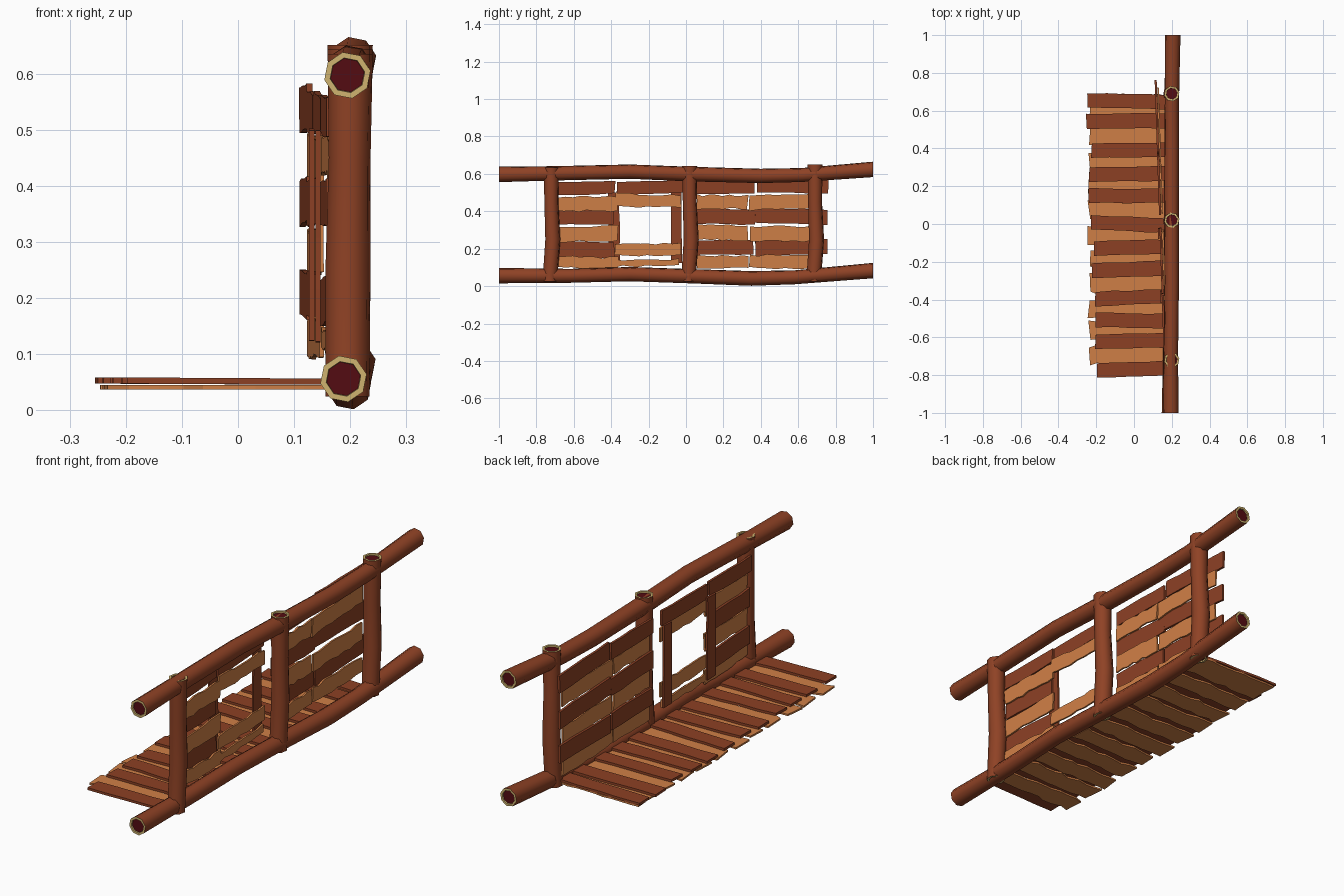
import bpy, bmesh, math, random
from mathutils import Vector

if "Cube" in bpy.data.objects:
    bpy.data.objects.remove(bpy.data.objects["Cube"])

random.seed(4)


def mat(name, r, g, b):
    m = bpy.data.materials.new(name)
    lin = [((c / 255 + 0.055) / 1.055) ** 2.4 for c in (r, g, b)]
    m.diffuse_color = (*lin, 1)
    m.use_nodes = True
    m.node_tree.nodes["Principled BSDF"].inputs["Base Color"].default_value = m.diffuse_color
    return m


BARK = mat("bark brown", 143, 66, 37)
DARK = mat("dark plank", 140, 64, 36)
LIGHT = mat("light plank", 207, 127, 70)
RING = mat("pale cut wood", 208, 180, 112)
CORE = mat("dark red heartwood", 84, 12, 18)


def finish(name, bm, mats, smooth=False):
    bmesh.ops.recalc_face_normals(bm, faces=bm.faces)
    me = bpy.data.meshes.new(name)
    bm.to_mesh(me)
    bm.free()
    for m in mats:
        me.materials.append(m)
    ob = bpy.data.objects.new(name, me)
    bpy.context.collection.objects.link(ob)
    if smooth:
        bpy.context.view_layer.objects.active = ob
        ob.select_set(True)
        bpy.ops.object.shade_smooth_by_angle(angle=math.radians(55))
        ob.select_set(False)
    return ob


def log(name, path, u, v, sides=8, turn=0.2):
    """Bent eight-sided log through (centre, radius) points, with ringed ends."""
    bm = bmesh.new()

    def ring(c, r):
        return [bm.verts.new(Vector(c) + r * (math.cos(a) * u + math.sin(a) * v))
                for a in (turn + math.tau * i / sides for i in range(sides))]

    def bridge(a, b, mi):
        for i in range(sides):
            j = (i + 1) % sides
            bm.faces.new((a[i], a[j], b[j], b[i])).material_index = mi

    rings = [ring(c, r) for c, r in path]
    for a, b in zip(rings, rings[1:]):
        bridge(a, b, 0)
    # sawn ends: pale ring and slightly sunken dark core
    for end, nxt in ((0, 1), (-1, -2)):
        c, r = path[end]
        inward = (Vector(path[nxt][0]) - Vector(c)).normalized()
        rim = ring(c, r * 0.75)
        core = ring(Vector(c) + inward * 0.006, r * 0.73)
        bridge(rings[end], rim, 1)
        bridge(rim, core, 1)
        bm.faces.new(core).material_index = 2
    return finish(name, bm, (BARK, RING, CORE), True)


def plank(bm, start, end, across, width, thick, rough, n):
    """Board from start to end with uneven edges and ends."""
    start, end = Vector(start), Vector(end)
    along = (end - start).normalized()
    across = Vector(across)
    normal = along.cross(across).normalized() * thick / 2
    rows = []
    for i in range(n + 1):
        c = start.lerp(end, i / n)
        row = []
        for s in (-1, 1):
            p = c + across * s * (width / 2 + random.uniform(-rough, rough))
            p += along * random.uniform(-rough, rough)
            row += [bm.verts.new(p - normal), bm.verts.new(p + normal)]
        rows.append([row[0], row[1], row[3], row[2]])
    for a, b in zip(rows, rows[1:]):
        for i in range(4):
            j = (i + 1) % 4
            bm.faces.new((a[i], a[j], b[j], b[i]))
    bm.faces.new(rows[0])
    bm.faces.new(rows[-1])


X, Y, Z = Vector((1, 0, 0)), Vector((0, 1, 0)), Vector((0, 0, 1))

# long rails
log("top_rail", [((x, y, z), r) for x, y, z, r in (
    (.195, -1, .597, .042), (.195, -.7, .603, .039), (.20, -.3, .612, .039),
    (.198, .02, .599, .04), (.2, .4, .589, .039), (.2, .62, .594, .038),
    (.205, 1, .624, .042))], X, Z)
log("bottom_rail", [((x, y, z), r) for x, y, z, r in (
    (.188, -1, .056, .042), (.192, -.62, .055, .038), (.198, -.3, .064, .039),
    (.196, .05, .052, .039), (.198, .35, .041, .04), (.2, .58, .047, .038),
    (.204, 1, .083, .042))], X, Z)

# upright posts
for i, (y, top) in enumerate(((-.72, .635), (.02, .643), (.69, .651))):
    log(f"post_{i + 1}", [((.195, y - .008, .025), .04), ((.196, y + .008, .25), .041),
                          ((.199, y, .45), .038), ((.2, y, top), .041)], X, Y)

# floor: light under-layer and dark upper layer
ys = (.65, .545, .39, .265, .15, 0, -.125, -.24, -.39, -.51, -.62, -.77)
lefts = (-.245, -.252, -.225, -.235, -.24, -.225, -.21, -.225, -.205, -.205, -.205, -.195)
bm = bmesh.new()
for y, x in zip(ys, lefts):
    t = random.uniform(-.008, .008)
    plank(bm, (x, y - t, .053), (.165, y + t, .051), Y, .077, .011, .003, 4)
finish("floor_upper_planks", bm, (DARK,))
bm = bmesh.new()
for a, b in zip(ys, ys[1:]):
    y = (a + b) / 2
    plank(bm, (-.238, y, .041), (.165, y, .041), Y, .095, .008, .008, 9)
plank(bm, (-.238, .655, .041), (.165, .655, .041), Y, .06, .008, .006, 9)
finish("floor_lower_planks", bm, (LIGHT,))


# wall leans inwards towards the back end
def wall_x(y):
    return .115 + (.75 - y) * .033


def wall(name, rows, offset, thick, rough, n, m):
    bm = bmesh.new()
    for y0, y1, z, w in rows:
        t = random.uniform(-.005, .005)
        plank(bm, (wall_x(y0) + offset, y0, z - t), (wall_x(y1) + offset, y1, z + t),
              Z, w, thick, rough, n)
    finish(name, bm, (m,))


wall("wall_inner_planks", [
    (-.70, -.38, .525, .07), (-.69, -.385, .37, .08), (-.69, -.385, .195, .08),
    (-.37, -.02, .528, .07),
    (.05, .365, .53, .07), (.05, .37, .37, .08), (.05, .36, .207, .08),
    (.38, .76, .538, .078), (.37, .755, .373, .08), (.37, .755, .208, .08)],
    0, .011, .003, 4, DARK)
wall("wall_outer_planks", [
    (-.69, -.365, .44, .077), (-.69, -.365, .28, .08), (-.69, -.365, .125, .06),
    (-.38, -.03, .457, .068), (-.38, -.03, .195, .062), (-.38, -.04, .125, .035),
    (.06, .33, .45, .072), (.06, .33, .285, .08), (.06, .33, .13, .065),
    (.34, .72, .45, .08), (.34, .72, .28, .08), (.34, .72, .13, .068)],
    .011, .008, .006, 8, LIGHT)

# upright boards either side of the window opening
bm = bmesh.new()
for y, z0, z1 in ((-.052, .125, .5), (-.385, .12, .5)):
    x = wall_x(y) - .01
    plank(bm, (x, y, z0), (x, y, z1), Y, .06, .009, .003, 4)
finish("window_side_boards", bm, (DARK,))
